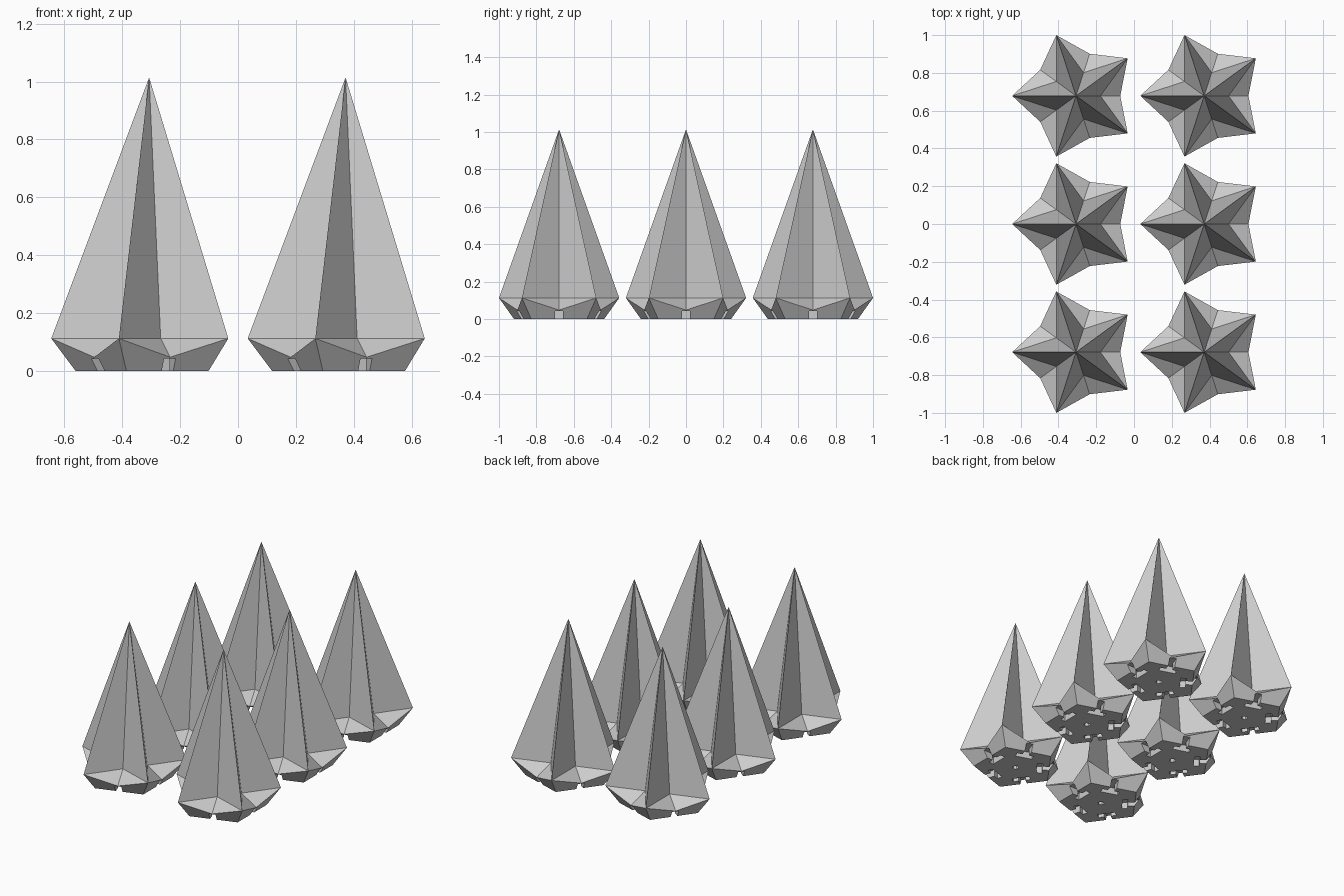
import bpy
import bmesh
from math import cos, sin, radians
from mathutils import Matrix

cube = bpy.data.objects.get("Cube")
if cube:
    bpy.data.objects.remove(cube, do_unlink=True)

# Main sizes
R = 0.338                 # star tip radius
BASE_R = 0.75 * R         # foot pentagon radius
TIP_Z = R / 3
APEX_Z = 3 * R
VALLEY_Z = 0.048
SPACING = 0.6785

grey = bpy.data.materials.new("light grey")
grey.use_nodes = True
colour = (0.6, 0.6, 0.6, 1)
grey.diffuse_color = colour
grey.node_tree.nodes["Principled BSDF"].inputs["Base Color"].default_value = colour


def ring(bm, radius, z, start):
    """Five vertices evenly spread round the axis."""
    return [bm.verts.new((radius * cos(radians(start + 72 * i)),
                          radius * sin(radians(start + 72 * i)), z))
            for i in range(5)]


def finish(bm, name):
    bmesh.ops.recalc_face_normals(bm, faces=bm.faces)
    mesh = bpy.data.meshes.new(name)
    bm.to_mesh(mesh)
    bm.free()
    mesh.materials.append(grey)
    obj = bpy.data.objects.new(name, mesh)
    bpy.context.collection.objects.link(obj)
    return obj


def star_tree():
    """Star spire on a tapered five-sided foot with sloping ledges."""
    bm = bmesh.new()
    edge_r = cos(radians(36)) * (BASE_R + (R - BASE_R) * VALLEY_Z / TIP_Z)
    apex = bm.verts.new((0, 0, APEX_Z))
    tips = ring(bm, R, TIP_Z, 36)
    inner = ring(bm, 0.382 * R, TIP_Z, 72)
    valley = ring(bm, edge_r, VALLEY_Z, 72)
    foot = ring(bm, BASE_R, 0, 36)
    bm.faces.new(foot)
    for i in range(5):
        j = (i + 1) % 5
        bm.faces.new((apex, tips[i], inner[i]))
        bm.faces.new((apex, inner[i], tips[j]))
        bm.faces.new((tips[i], valley[i], inner[i]))
        bm.faces.new((inner[i], valley[i], tips[j]))
        bm.faces.new((foot[i], foot[j], tips[j], valley[i], tips[i]))
    return finish(bm, "star_tree")


def slot_cutter():
    """T-shaped slots under each side and a small socket in the centre."""
    bm = bmesh.new()
    half = [(0.13, 0.055), (0.165, 0.055), (0.165, 0.021), (0.32, 0.021)]
    outline = half + [(x, -y) for x, y in reversed(half)]
    for i in range(5):
        turn = Matrix.Rotation(radians(72 * i), 4, "Z")
        face = bm.faces.new([bm.verts.new(turn @ Matrix.Translation((x, y, -0.05)).to_translation())
                             for x, y in outline])
        made = bmesh.ops.extrude_face_region(bm, geom=[face])["geom"]
        bmesh.ops.translate(bm, vec=(0, 0, 0.094),
                            verts=[v for v in made if isinstance(v, bmesh.types.BMVert)])
    bmesh.ops.create_cone(bm, cap_ends=True, segments=6, radius1=0.02,
                          radius2=0.02, depth=0.08)
    return finish(bm, "slot_cutter")


# Cut the slots once, then share the mesh
tree = star_tree()
cutter = slot_cutter()
cutter.hide_render = True
cut = tree.modifiers.new("slots", "BOOLEAN")
cut.operation = "DIFFERENCE"
cut.solver = "EXACT"
cut.object = cutter
bpy.context.view_layer.update()
graph = bpy.context.evaluated_depsgraph_get()
tree_mesh = bpy.data.meshes.new_from_object(tree.evaluated_get(graph))
tree_mesh.name = "star_tree"
bpy.data.objects.remove(tree, do_unlink=True)
bpy.data.objects.remove(cutter, do_unlink=True)

# Two columns of three trees, centred as a group
centre_x = (R - R * cos(radians(36))) / 2
for side, sx in (("right", -0.5), ("left", 0.5)):
    for place, row in (("front", -1), ("middle", 0), ("back", 1)):
        obj = bpy.data.objects.new(f"star_tree_{place}_{side}", tree_mesh)
        obj.location = (centre_x + sx * SPACING, row * SPACING, 0)
        bpy.context.collection.objects.link(obj)
